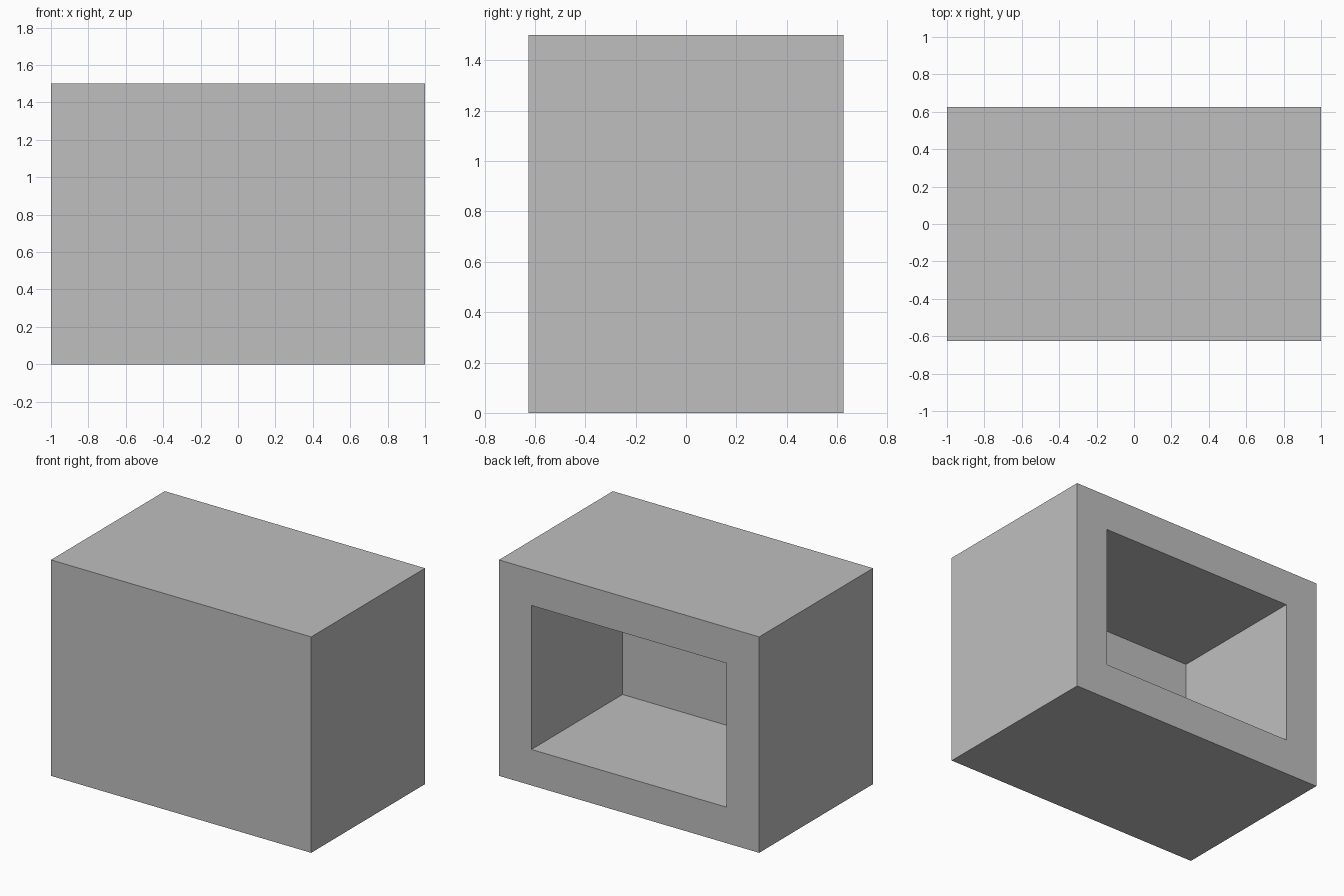
import bpy
import bmesh
from mathutils import Vector

if "Cube" in bpy.data.objects:
    bpy.data.objects.remove(bpy.data.objects["Cube"])

WIDTH, DEPTH, HEIGHT = 2.0, 1.25, 1.5
RIM = 0.25      # border around the opening
RECESS = 1.0    # depth of the cavity

grey = bpy.data.materials.new("light grey")
grey.diffuse_color = (0.52, 0.52, 0.52, 1.0)
grey.use_nodes = True
grey.node_tree.nodes["Principled BSDF"].inputs["Base Color"].default_value = grey.diffuse_color

# Box body standing on the ground
bm = bmesh.new()
bmesh.ops.create_cube(bm, size=1.0)
bmesh.ops.scale(bm, vec=(WIDTH, DEPTH, HEIGHT), verts=bm.verts)
bmesh.ops.translate(bm, vec=(0, 0, HEIGHT / 2), verts=bm.verts)
bm.normal_update()

# Rear opening: inset the back face, then push it inward as a cavity
back = max(bm.faces, key=lambda f: f.normal.y)
bmesh.ops.inset_region(bm, faces=[back], thickness=RIM, use_even_offset=True)
result = bmesh.ops.extrude_discrete_faces(bm, faces=[back])
inner = result["faces"][0]
bmesh.ops.translate(bm, vec=Vector((0, -RECESS, 0)), verts=inner.verts)
bmesh.ops.recalc_face_normals(bm, faces=bm.faces)

mesh = bpy.data.meshes.new("open_box")
bm.to_mesh(mesh)
bm.free()
mesh.materials.append(grey)
box = bpy.data.objects.new("open_box", mesh)
bpy.context.collection.objects.link(box)
